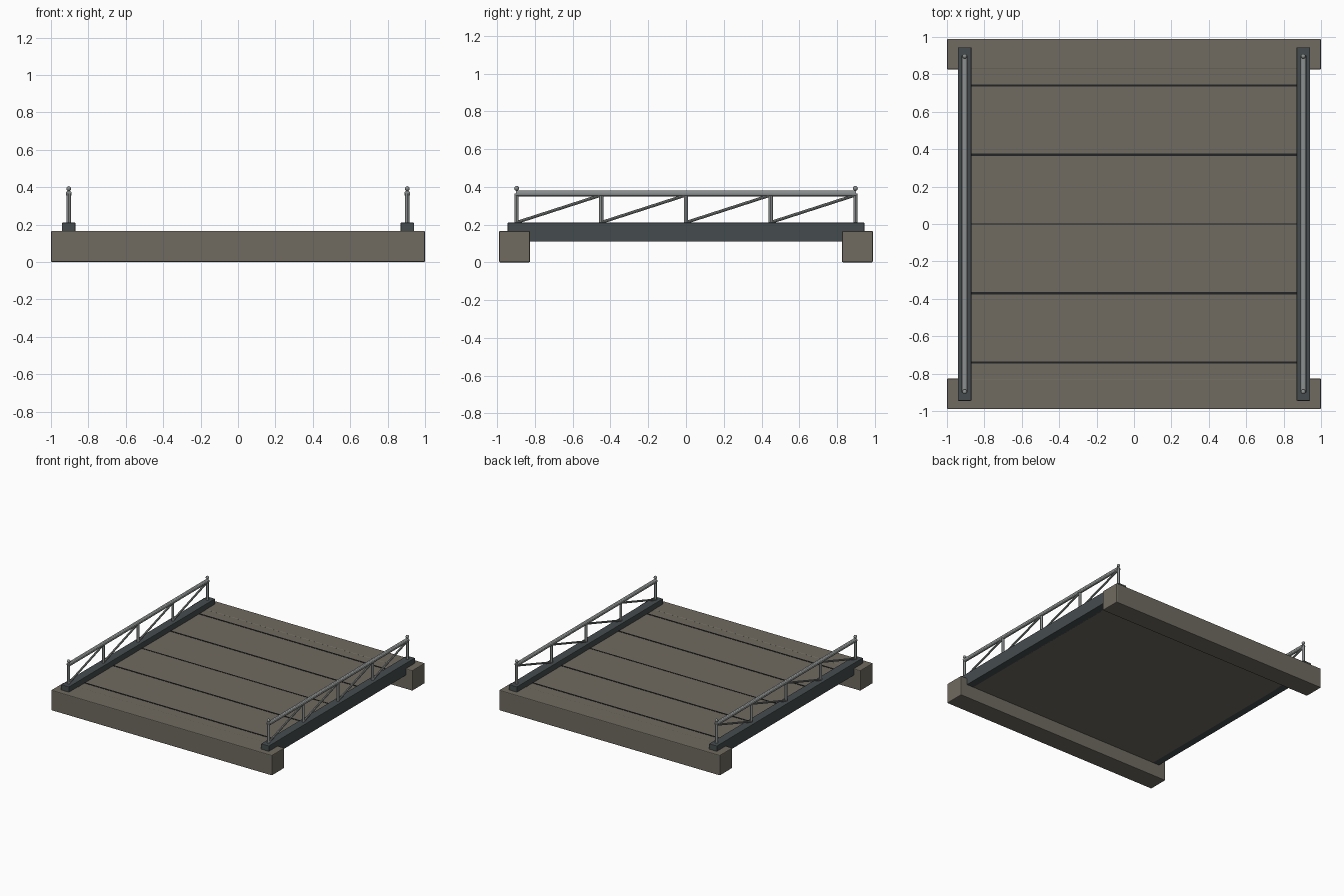
import bpy
from mathutils import Vector

cube = bpy.data.objects.get("Cube")
if cube:
    bpy.data.objects.remove(cube)


def material(name, color, roughness=0.8):
    m = bpy.data.materials.new(name)
    m.use_nodes = True
    m.diffuse_color = (*color, 1)
    shader = m.node_tree.nodes["Principled BSDF"]
    shader.inputs["Base Color"].default_value = (*color, 1)
    shader.inputs["Roughness"].default_value = roughness
    return m


concrete = material("warm grey concrete", (0.16, 0.147, 0.118))
steel = material("dark blue grey steel", (0.06, 0.073, 0.077))
railing = material("light grey metal", (0.26, 0.275, 0.275))
joint = material("near black joint", (0.016, 0.017, 0.018))


def finish(obj, name, mat):
    obj.name = name
    obj.data.materials.append(mat)
    return obj


def box(name, low, high, mat, bevel=0.0):
    low, high = Vector(low), Vector(high)
    bpy.ops.mesh.primitive_cube_add(size=1, location=(low + high) / 2)
    obj = finish(bpy.context.object, name, mat)
    obj.scale = high - low
    bpy.ops.object.transform_apply(location=False, rotation=False, scale=True)
    if bevel:
        mod = obj.modifiers.new("soft edges", "BEVEL")
        mod.width = bevel
        mod.segments = 2
    return obj


def bar(name, start, end, radius, mat, sides=12):
    start, end = Vector(start), Vector(end)
    axis = end - start
    bpy.ops.mesh.primitive_cylinder_add(
        vertices=sides, radius=radius, depth=axis.length, location=(start + end) / 2)
    obj = finish(bpy.context.object, name, mat)
    obj.rotation_euler = axis.to_track_quat("Z", "Y").to_euler()
    bpy.ops.object.shade_smooth_by_angle()
    return obj


# Deck slab and the two end abutments
box("deck_slab", (-0.88, -0.83, 0.11), (0.88, 0.83, 0.164), concrete)
for end, s in (("front", -1), ("back", 1)):
    y0, y1 = sorted((s * 0.826, s * 0.99))
    box(end + "_abutment", (-1, y0, 0), (1, y1, 0.166), concrete, 0.006)

# Dark expansion joints across the deck
for i in range(-2, 3):
    y, half = i * 0.37, 0.006 if i else 0.004
    box(f"deck_joint_{i + 3}", (-0.872, y - half, 0.161),
        (0.872, y + half, 0.1665), joint)

# Edge girders with truss railings
REACH, RAIL_Z, BASE_Z = 0.897, 0.365, 0.205
post_y = [REACH * (i / 2 - 1) for i in range(5)]
for side, s in (("right", -1), ("left", 1)):
    x = s * 0.905
    box(side + "_girder", (x - 0.036, -0.945, 0.11),
        (x + 0.036, 0.945, 0.21), steel, 0.004)
    bar(side + "_top_rail", (x, -REACH - 0.004, RAIL_Z),
        (x, REACH + 0.004, RAIL_Z), 0.016, railing)

    for i, y in enumerate(post_y):
        bar(f"{side}_post_{i + 1}", (x, y, BASE_Z), (x, y, RAIL_Z), 0.011, railing)

    for i, (a, b) in enumerate(zip(post_y, post_y[1:])):
        bar(f"{side}_diagonal_{i + 1}", (x, a + 0.005, 0.213),
            (x, b, 0.356), 0.008, railing, 8)

    # Small round caps over the end posts
    for end, y in (("front", -REACH), ("back", REACH)):
        bpy.ops.mesh.primitive_uv_sphere_add(
            segments=12, ring_count=8, radius=0.013, location=(x, y, 0.392))
        finish(bpy.context.object, f"{side}_{end}_finial", railing)
        bpy.ops.object.shade_smooth_by_angle()
